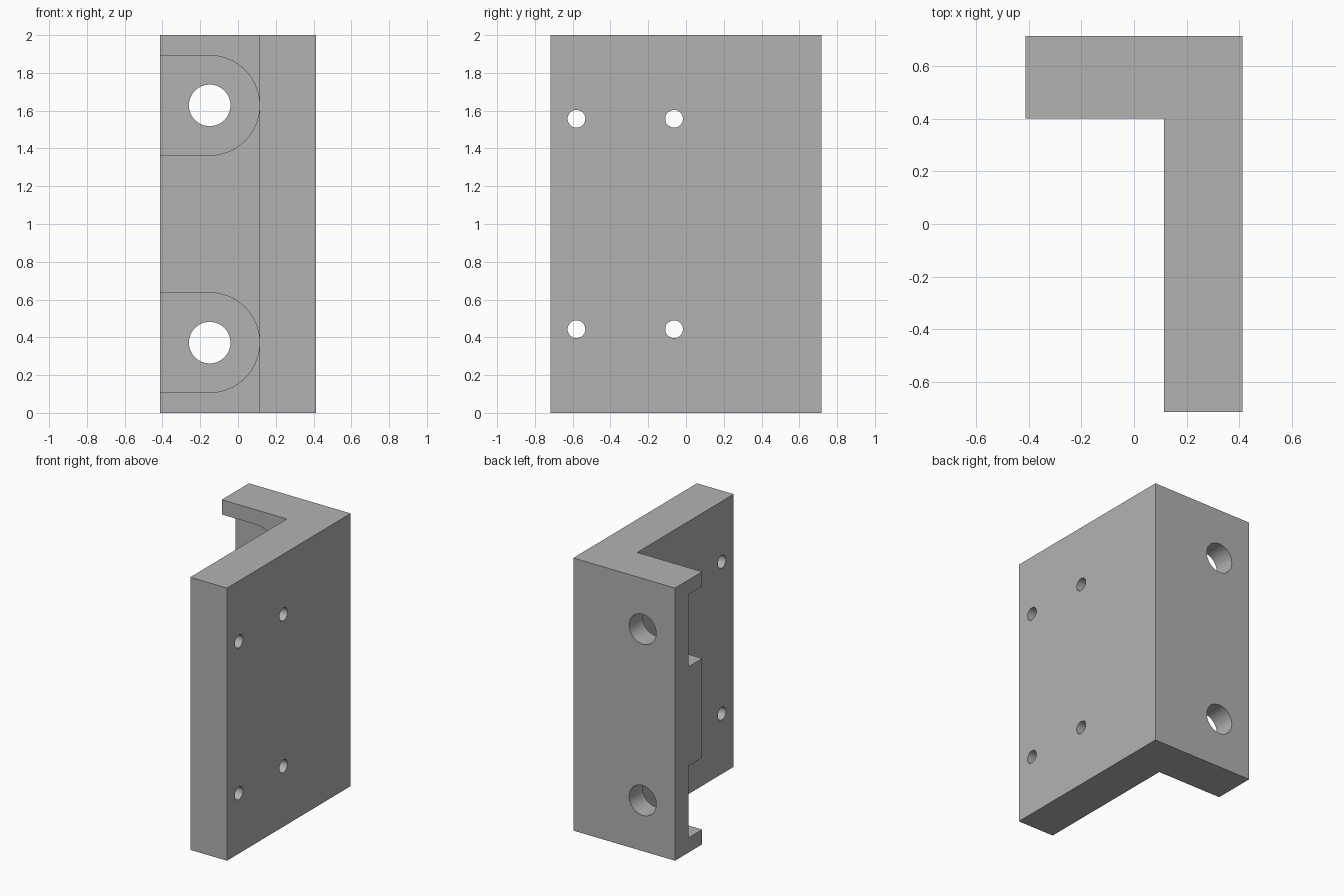
import bpy
import bmesh
from math import pi, cos, sin
from mathutils import Vector

cube = bpy.data.objects.get("Cube")
if cube:
    bpy.data.objects.remove(cube, do_unlink=True)

# Single grey finish
grey = bpy.data.materials.new("plain grey")
grey.use_nodes = True
colour = (0.448, 0.448, 0.448, 1)
grey.diffuse_color = colour
grey.node_tree.nodes["Principled BSDF"].inputs["Base Color"].default_value = colour


def extrude_profile(name, points, direction):
    """Solid made by sweeping a closed outline along a direction."""
    bm = bmesh.new()
    face = bm.faces.new([bm.verts.new(p) for p in points])
    swept = bmesh.ops.extrude_face_region(bm, geom=[face])["geom"]
    verts = [g for g in swept if isinstance(g, bmesh.types.BMVert)]
    bmesh.ops.translate(bm, verts=verts, vec=Vector(direction))
    bmesh.ops.recalc_face_normals(bm, faces=bm.faces)
    mesh = bpy.data.meshes.new(name)
    bm.to_mesh(mesh)
    bm.free()
    mesh.materials.append(grey)
    obj = bpy.data.objects.new(name, mesh)
    bpy.context.collection.objects.link(obj)
    return obj


def arc(cx, cz, radius, start, end, steps):
    return [(cx + radius * cos(start + (end - start) * i / steps),
             cz + radius * sin(start + (end - start) * i / steps))
            for i in range(steps + 1)]


# L-shaped bracket body: deep side plate and thick back flange
RIGHT, INNER_X = 0.413, 0.115
BACK, INNER_Y = 0.717, 0.402
HEIGHT = 2.0
outline = [(-RIGHT, INNER_Y), (INNER_X, INNER_Y), (INNER_X, -BACK),
           (RIGHT, -BACK), (RIGHT, BACK), (-RIGHT, BACK)]
body = extrude_profile("angle_bracket", [(x, y, 0) for x, y in outline], (0, 0, HEIGHT))

cutters = []
HOLE_X = -0.15
for z in (0.372, HEIGHT - 0.372):
    # Round-ended pocket, open at the flange edge, to half the flange depth
    slot = [(-0.6, z - 0.264)] + arc(HOLE_X, z, 0.264, -pi / 2, pi / 2, 48) + [(-0.6, z + 0.264)]
    cutters.append(extrude_profile("pocket_cutter", [(x, 0.3, h) for x, h in slot], (0, 0.26, 0)))
    # Large bolt hole through the flange
    ring = arc(HOLE_X, z, 0.11, 0, 2 * pi, 48)[:-1]
    cutters.append(extrude_profile("bolt_hole_cutter", [(x, 0.35, h) for x, h in ring], (0, 0.5, 0)))

# Four small holes through the side plate
for y in (-0.58, -0.063):
    for z in (0.443, HEIGHT - 0.443):
        ring = arc(y, z, 0.047, 0, 2 * pi, 32)[:-1]
        cutters.append(extrude_profile("screw_hole_cutter", [(0.05, a, h) for a, h in ring], (0.5, 0, 0)))

for cutter in cutters:
    cutter.hide_render = True
    mod = body.modifiers.new("cut", 'BOOLEAN')
    mod.operation = 'DIFFERENCE'
    mod.solver = 'EXACT'
    mod.object = cutter

# Bake the cuts, then discard the cutters
bpy.context.view_layer.update()
evaluated = body.evaluated_get(bpy.context.evaluated_depsgraph_get())
cut_mesh = bpy.data.meshes.new_from_object(evaluated)
body.modifiers.clear()
body.data = cut_mesh
body.data.name = "angle_bracket"
for cutter in cutters:
    bpy.data.objects.remove(cutter, do_unlink=True)

# Smooth hole walls, crisp edges
bpy.ops.object.select_all(action='DESELECT')
body.select_set(True)
bpy.context.view_layer.objects.active = body
bpy.ops.object.shade_smooth_by_angle(angle=pi / 6)
